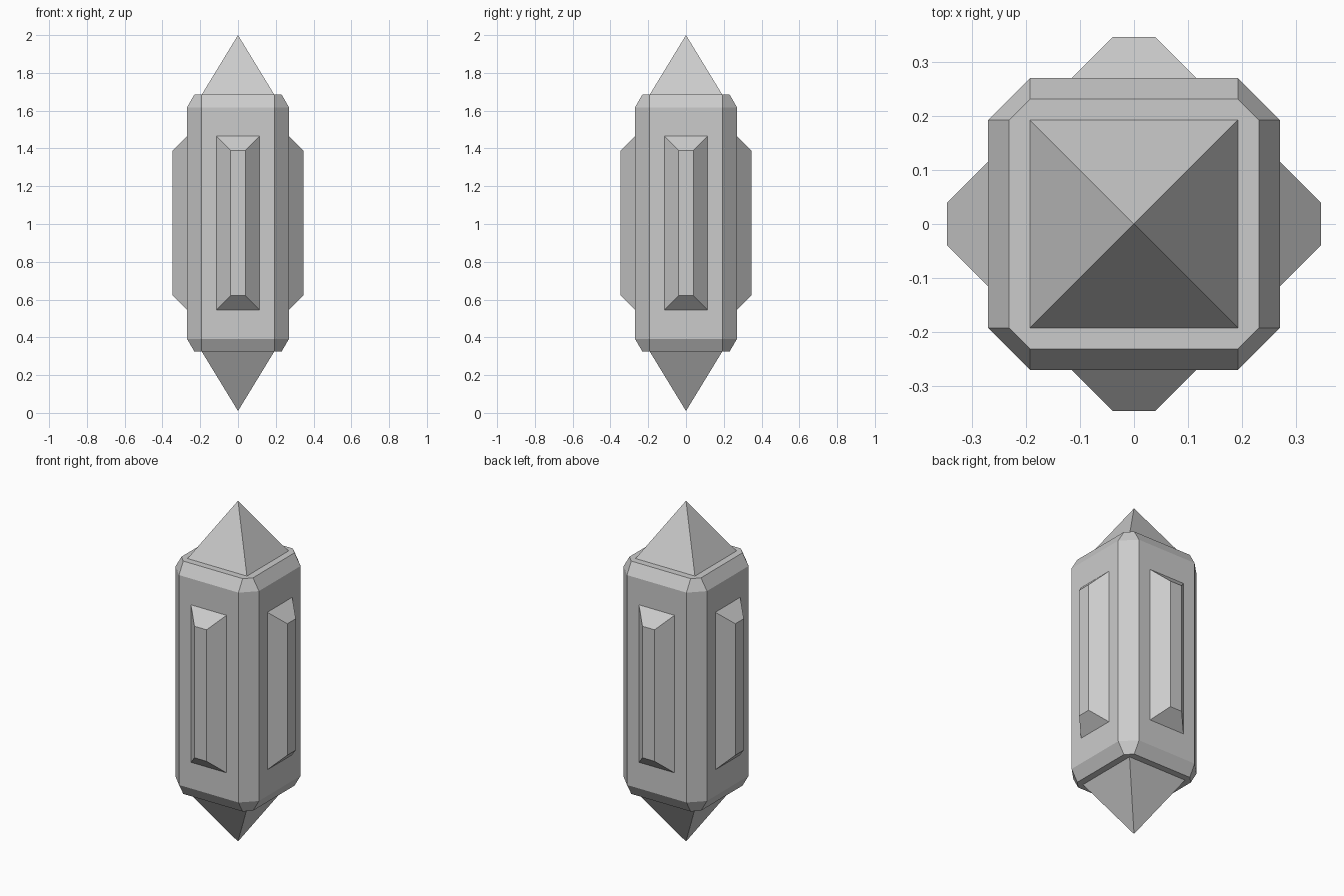
import bpy
import bmesh
from math import pi
from mathutils import Matrix

cube = bpy.data.objects.get("Cube")
if cube:
    bpy.data.objects.remove(cube, do_unlink=True)

# Single grey stone material
stone = bpy.data.materials.new("grey stone")
stone.use_nodes = True
grey = (0.6, 0.6, 0.6, 1)
stone.diffuse_color = grey
stone.node_tree.nodes["Principled BSDF"].inputs["Base Color"].default_value = grey

MID = 1.005     # mid height of the crystal
CORE = 0.192    # half width of the flat faces
SIDE = 0.27     # half width of the body


def loft(name, rings, matrix=Matrix()):
    """Join successive rings of points; a one-point ring makes a tip."""
    bm = bmesh.new()
    loops = [[bm.verts.new(p) for p in ring] for ring in rings]
    for a, b in zip(loops, loops[1:]):
        n = len(a)
        for i in range(n):
            j = (i + 1) % n
            bm.faces.new((a[i], a[j], b[0]) if len(b) == 1 else (a[i], a[j], b[j], b[i]))
    for ring in (loops[0], loops[-1]):
        if len(ring) > 2:
            bm.faces.new(ring)
    bmesh.ops.recalc_face_normals(bm, faces=bm.faces)
    bm.transform(matrix)
    mesh = bpy.data.meshes.new(name)
    bm.to_mesh(mesh)
    bm.free()
    mesh.materials.append(stone)
    obj = bpy.data.objects.new(name, mesh)
    bpy.context.collection.objects.link(obj)
    return obj


def octagon(half, z):
    c = CORE
    return [(half, -c, z), (half, c, z), (c, half, z), (-c, half, z),
            (-half, c, z), (-half, -c, z), (-c, -half, z), (c, -half, z)]


def rectangle(hx, hy, z):
    return [(-hx, -hy, z), (hx, -hy, z), (hx, hy, z), (-hx, hy, z)]


# Eight-sided body with bevelled ends
loft("body", [octagon(0.231, MID - 0.68), octagon(SIDE, MID - 0.613),
              octagon(SIDE, MID + 0.613), octagon(0.231, MID + 0.68)])

# Pyramid tips
for name, s in (("top_tip", 1), ("bottom_tip", -1)):
    loft(name, [rectangle(CORE, CORE, MID + s * 0.68), [(0, 0, MID + s * 0.995)]])

# Raised, bevelled panel on each side
for i, name in enumerate(("front", "left", "back", "right")):
    place = (Matrix.Translation((0, 0, MID)) @ Matrix.Rotation(i * pi / 2, 4, "Z")
             @ Matrix.Rotation(pi / 2, 4, "X"))
    loft(name + "_panel", [rectangle(0.115, 0.46, SIDE),
                           rectangle(0.039, 0.384, 0.346)], place)
